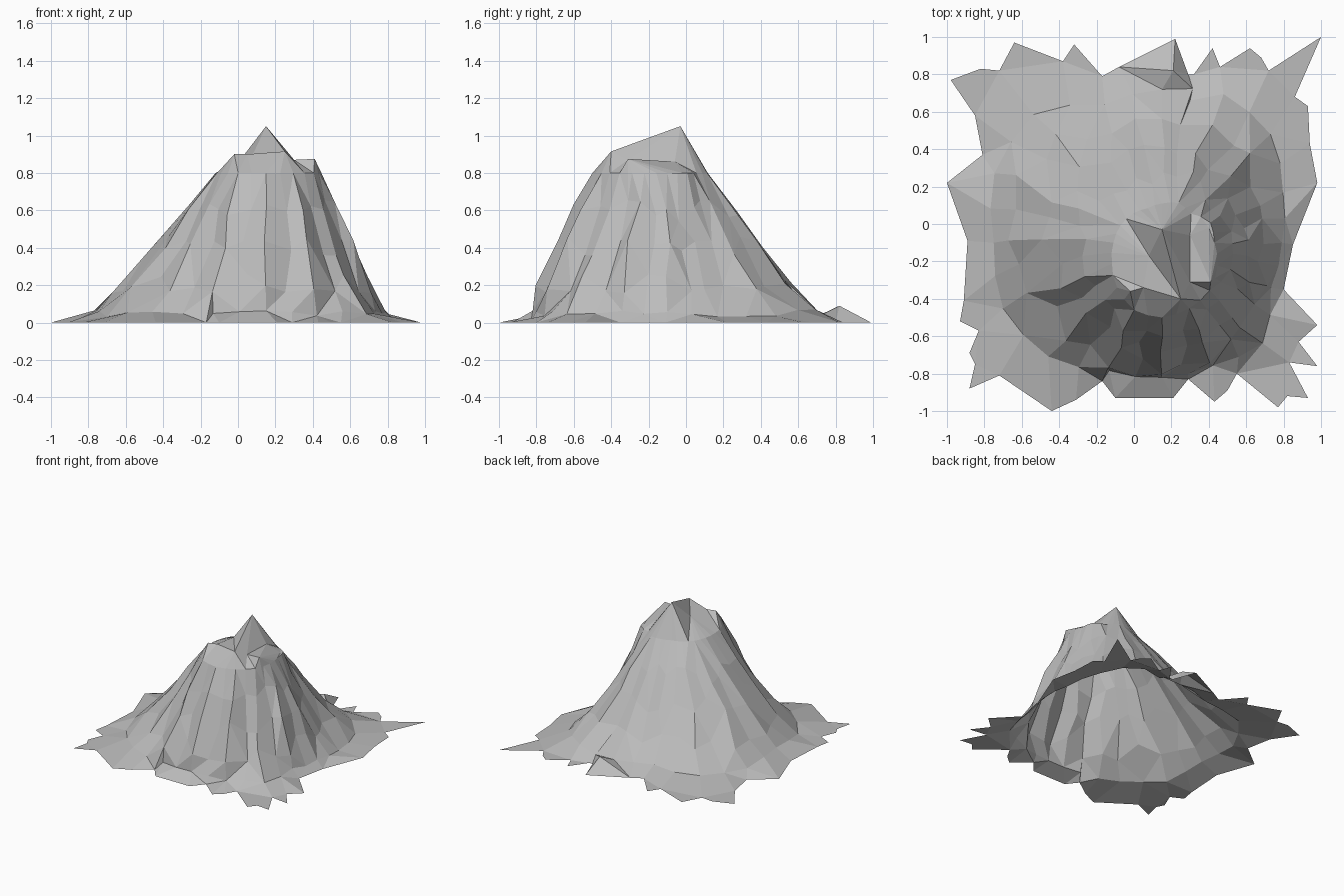
import bpy, bmesh, math, random
from mathutils import Vector
from mathutils.geometry import delaunay_2d_cdt

if "Cube" in bpy.data.objects:
    bpy.data.objects.remove(bpy.data.objects["Cube"])

random.seed(7)
CX, CY = 0.15, -0.10
LEVELS = (0.05, 0.2, 0.4, 0.6, 0.8)

# Slope profiles every 22.5 degrees: distance from the core at each level
SPURS = [
    (.64, .55, .47, .37, .28), (.70, .52, .42, .34, .28),
    (.82, .63, .48, .35, .22), (.86, .68, .53, .39, .23),
    (.82, .66, .50, .36, .21), (.80, .64, .50, .36, .20),
    (.97, .79, .58, .41, .22), (.97, .80, .60, .42, .24),
    (.90, .77, .60, .43, .26), (.92, .74, .58, .45, .29),
    (.86, .67, .54, .43, .34), (.74, .69, .58, .49, .39),
    (.72, .68, .58, .50, .40), (.71, .66, .58, .49, .38),
    (.76, .62, .50, .42, .36), (.63, .57, .52, .40, .32)]

# Jagged ground outline
OUTLINE = [
    (-.98, .77), (-.82, .83), (-.72, .82), (-.64, .97), (-.38, .87), (-.32, .96),
    (-.17, .79), (-.08, .84), (.22, .99), (.29, .80), (.32, .80), (.42, .94),
    (.46, .84), (.62, .94), (.68, .89), (.72, .82), (1.0, 1.0), (.86, .68),
    (.93, .63), (.94, .43), (.98, .22), (.85, -.11), (.80, -.35), (.98, -.54),
    (.88, -.63), (.98, -.76), (.83, -.74), (.93, -.93), (.82, -.92), (.77, -.98),
    (.55, -.80), (.50, -.89), (.43, -.95), (.29, -.83), (.21, -.93), (-.10, -.93),
    (-.17, -.84), (-.31, -.94), (-.44, -1.0), (-.72, -.81), (-.88, -.88),
    (-.85, -.75), (-.88, -.69), (-.83, -.57), (-.93, -.52), (-.91, -.41),
    (-.89, -.09), (-1.0, .22), (-.81, .37), (-.85, .58)]

# Main peak, front shoulder, right shoulders, left shoulder, saddle
SUMMITS = [(.15, -.03, 1.05), (.25, -.40, .915), (.30, -.31, .87),
           (.41, -.31, .875), (-.02, -.36, .90), (.05, -.34, .90),
           (.08, -.17, .90), (.30, -.06, .86), (.40, -.02, .80)]
RIDGES = [(0, 1), (1, 2), (2, 3), (4, 5), (2, 7), (3, 8)]
# Crest and gully on the back foot
BACK_FOOT = [(.21, .82, .09), (.30, .66, .07)]


def slope_point(a, k):
    """Point on the slope at spur position a and level position k (fractional)."""
    i, j = int(a // 1) % 16, min(int(k), 3)
    fa, fk = a % 1, k - j
    ring = [SPURS[i][m] * (1 - fa) + SPURS[(i + 1) % 16][m] * fa for m in (j, j + 1)]
    r = ring[0] * (1 - fk) + ring[1] * fk
    z = LEVELS[j] * (1 - fk) + LEVELS[j + 1] * fk
    t = math.tau * a / 16
    return CX + r * math.cos(t), CY + r * math.sin(t), z


points = [(x, y, 0.0) for x, y in OUTLINE]
n = len(points)
edges = [(i, (i + 1) % n) for i in range(n)]

# Irregular contour rings sliding along the spurs; gullies deepest at the front
RAYS = 32
gully = [(.035 if i > 18 else .02) * (-1) ** i for i in range(RAYS)]
for k in range(len(LEVELS)):
    start = len(points)
    loose = 0.3 if 0 < k < 4 else 0.0
    for i in range(RAYS):
        x, y, z = slope_point(i / 2 + random.uniform(-.12, .12) * (0 < k < 4),
                              k + random.uniform(-loose, loose))
        s = 1 + gully[i] * (loose > 0)
        if k == 0:
            z += random.uniform(-.02, .02)
        points.append((CX + (x - CX) * s, CY + (y - CY) * s, z))
        if k:
            edges.append((start + i, start + i - RAYS))
        if loose:
            edges.append((start + i, start + (i + 1) % RAYS))
top = len(points)
points += SUMMITS + BACK_FOOT
edges += [(top + a, top + b) for a, b in RIDGES]

# Skin the contours into one open faceted surface
verts, _, faces, orig, _, _ = delaunay_2d_cdt(
    [Vector(p[:2]) for p in points], edges, [], 1, 1e-5)
coords = [(v.x, v.y, points[o[0]][2] if o else 0.03) for v, o in zip(verts, orig)]
# Edge crossings near the top take the shoulder height
coords = [(x, y, .84) if not o and math.hypot(x - CX, y - CY) < .42 else (x, y, z)
          for (x, y, z), o in zip(coords, orig)]
mesh = bpy.data.meshes.new("mountain")
mesh.from_pydata(coords, [], [list(f) for f in faces])

# Merge nearly flat triangle pairs into broad facets
bm = bmesh.new()
bm.from_mesh(mesh)
bmesh.ops.join_triangles(bm, faces=bm.faces[:], angle_face_threshold=math.radians(15),
                         angle_shape_threshold=math.radians(50))
bmesh.ops.recalc_face_normals(bm, faces=bm.faces[:])
if sum(f.normal.z for f in bm.faces) < 0:
    bmesh.ops.reverse_faces(bm, faces=bm.faces[:])
bm.to_mesh(mesh)
bm.free()
mountain = bpy.data.objects.new("mountain", mesh)
bpy.context.collection.objects.link(mountain)

# Grey rock
rock = bpy.data.materials.new("rock")
rock.diffuse_color = (.5, .5, .5, 1)
rock.use_nodes = True
rock.node_tree.nodes["Principled BSDF"].inputs["Base Color"].default_value = rock.diffuse_color
mesh.materials.append(rock)
